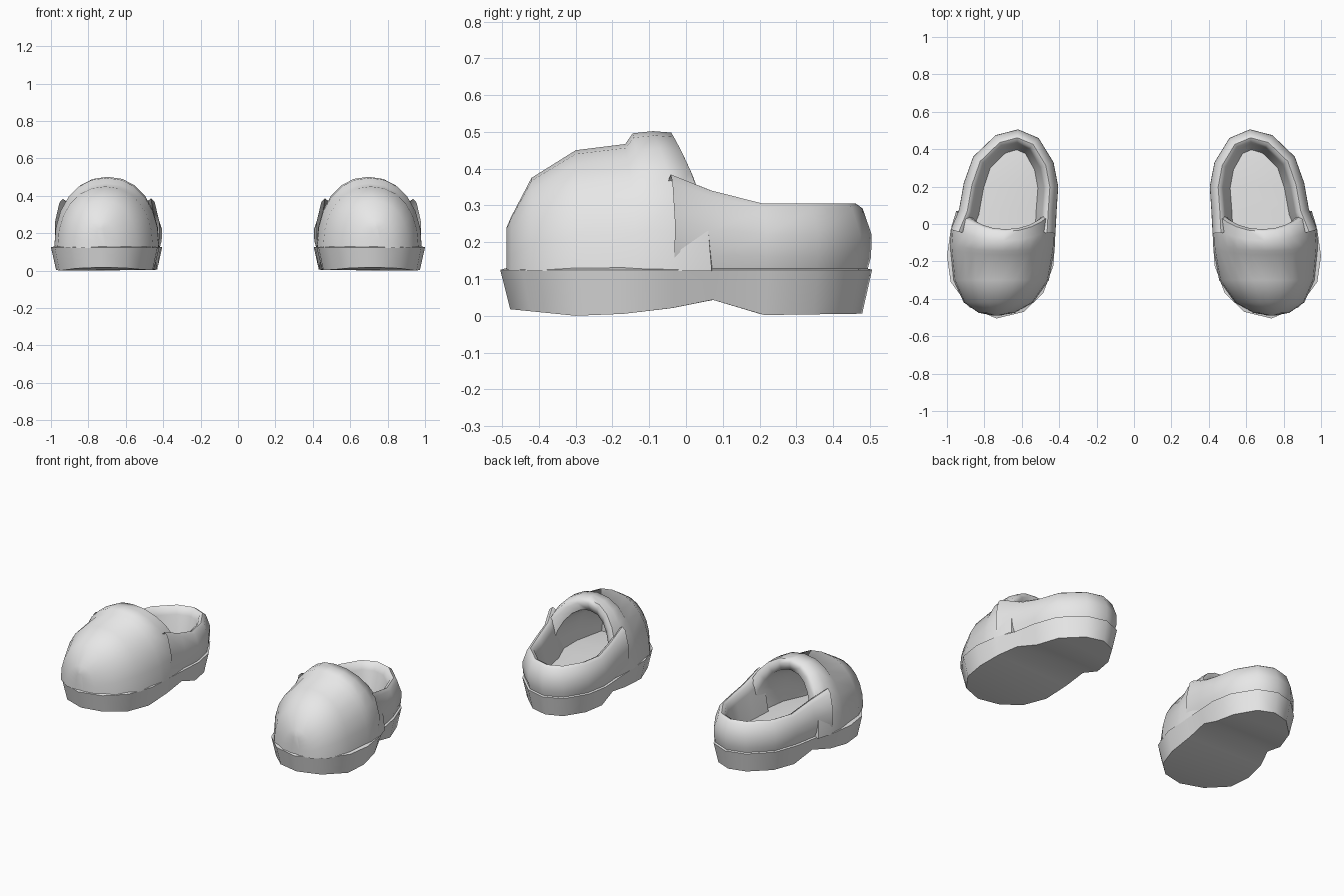
import bpy, bmesh, math
from mathutils import Vector

cube = bpy.data.objects.get("Cube")
if cube:
    bpy.data.objects.remove(cube, do_unlink=True)

grey = bpy.data.materials.new("light_grey")
grey.use_nodes = True
grey.diffuse_color = (0.8, 0.8, 0.8, 1)
grey.node_tree.nodes["Principled BSDF"].inputs["Base Color"].default_value = (0.8, 0.8, 0.8, 1)

# Footprint of the left shoe, counter-clockwise from the toe tip
OUTLINE = [(.735, -.505), (.88, -.445), (.98, -.31), (1.0, -.17), (.98, -.03), (.935, .08),
           (.91, .22), (.86, .36), (.74, .475), (.62, .506), (.51, .46), (.43, .33),
           (.405, .2), (.413, .08), (.42, -.05), (.43, -.22), (.485, -.37), (.59, -.47)]
N = len(OUTLINE)


def inset(d):
    """Footprint moved inward by d."""
    pts = []
    for i in range(N):
        p, a, b = (Vector(OUTLINE[k % N]) for k in (i, i - 1, i + 1))
        t = ((p - a).normalized() + (b - p).normalized()).normalized()
        pts.append(p + d * Vector((-t.y, t.x)))
    return pts


def interp(y, keys):
    """Linear interpolation through (y, value) pairs."""
    if y <= keys[0][0]:
        return keys[0][1]
    for (y0, v0), (y1, v1) in zip(keys, keys[1:]):
        if y <= y1:
            return v0 + (v1 - v0) * (y - y0) / (y1 - y0)
    return keys[-1][1]


def loft(name, rows, closed=False, caps=None):
    """Skin rows of points, mirror to the other foot."""
    bm = bmesh.new()
    vs = [[bm.verts.new(p) for p in r] for r in rows]
    n = len(rows[0])
    for a, b in zip(vs, vs[1:]):
        for i in range(n if closed else n - 1):
            j = (i + 1) % n
            bm.faces.new((a[i], a[j], b[j], b[i]))
    for r in (vs[0], vs[-1]):
        if caps == "strip":      # quads from side to side
            for i in range(n // 2):
                ids = dict.fromkeys((i, i + 1, n - i - 1, (n - i) % n))
                bm.faces.new([r[k] for k in ids])
        elif caps == "flat":
            bm.faces.new(r)
    bmesh.ops.recalc_face_normals(bm, faces=bm.faces)
    me = bpy.data.meshes.new(name)
    bm.to_mesh(me)
    bm.free()
    ob = bpy.data.objects.new(name, me)
    bpy.context.collection.objects.link(ob)
    me.materials.append(grey)
    bpy.ops.object.select_all(action='DESELECT')
    ob.select_set(True)
    bpy.context.view_layer.objects.active = ob
    bpy.ops.object.shade_smooth_by_angle(angle=math.radians(60))
    ob.modifiers.new("other_foot", 'MIRROR').use_mirror_merge = False
    return ob


# Soles: raised arch under the instep, flared up to a small ledge
ARCH = [(-.5, .02), (-.3, 0), (-.15, .006), (-.03, .022), (.08, .045), (.21, .002), (.5, .006)]
bottom = [(p.x, p.y, interp(p.y, ARCH)) for p in inset(.027)]
loft("soles", [bottom,
               [(p.x, p.y, .125) for p in inset(0)],
               [(p.x, p.y, .133) for p in inset(.03)]], closed=True, caps="strip")

# Heel collars: padded wall, rolled over the rim and down inside
RISE = [(-.05, .08), (.08, .03), (.2, 0)]
PROFILE = [(.014, .12), (.003, .16), (.001, .22), (.026, .292), (.045, .305),
           (.064, .295), (.076, .26), (.11, .13)]
rows = []
for d, z in PROFILE:
    k = max(0, (z - .13) / .17)
    rows.append([(p.x, p.y, z + k * interp(p.y, RISE)) for p in inset(d)[4:15]])
loft("heel_collars", rows)

# Toe caps: arches from toe to instep, rolled lip, then inner lining
# (y at crown, backward lean at base, inner x, outer x, crown z)
ARCHES = [(-.488, 0, .71, .76, .24), (-.475, 0, .64, .83, .27), (-.42, 0, .54, .91, .375),
          (-.30, 0, .455, .965, .45), (-.165, .03, .425, .982, .467),
          (-.145, .04, .422, .983, .496), (-.09, .08, .42, .975, .502),
          (-.04, .11, .424, .95, .498), (-.028, .10, .45, .92, .475),
          (-.04, .09, .485, .88, .43), (-.2, 0, .52, .88, .39), (-.38, 0, .6, .84, .28)]
BASE, STEPS = .122, 12
rows = []
for y, lean, x0, x1, top in ARCHES:
    row = []
    for i in range(STEPS + 1):
        t = math.pi * i / STEPS
        c, s = math.cos(t), max(0, math.sin(t)) ** .92
        x = (x0 + x1) / 2 + (x1 - x0) / 2 * math.copysign(abs(c) ** .92, c)
        row.append((x, y + lean * (1 - s * s), BASE + (top - BASE) * s))
    rows.append(row)
loft("toe_caps", rows, caps="flat")
